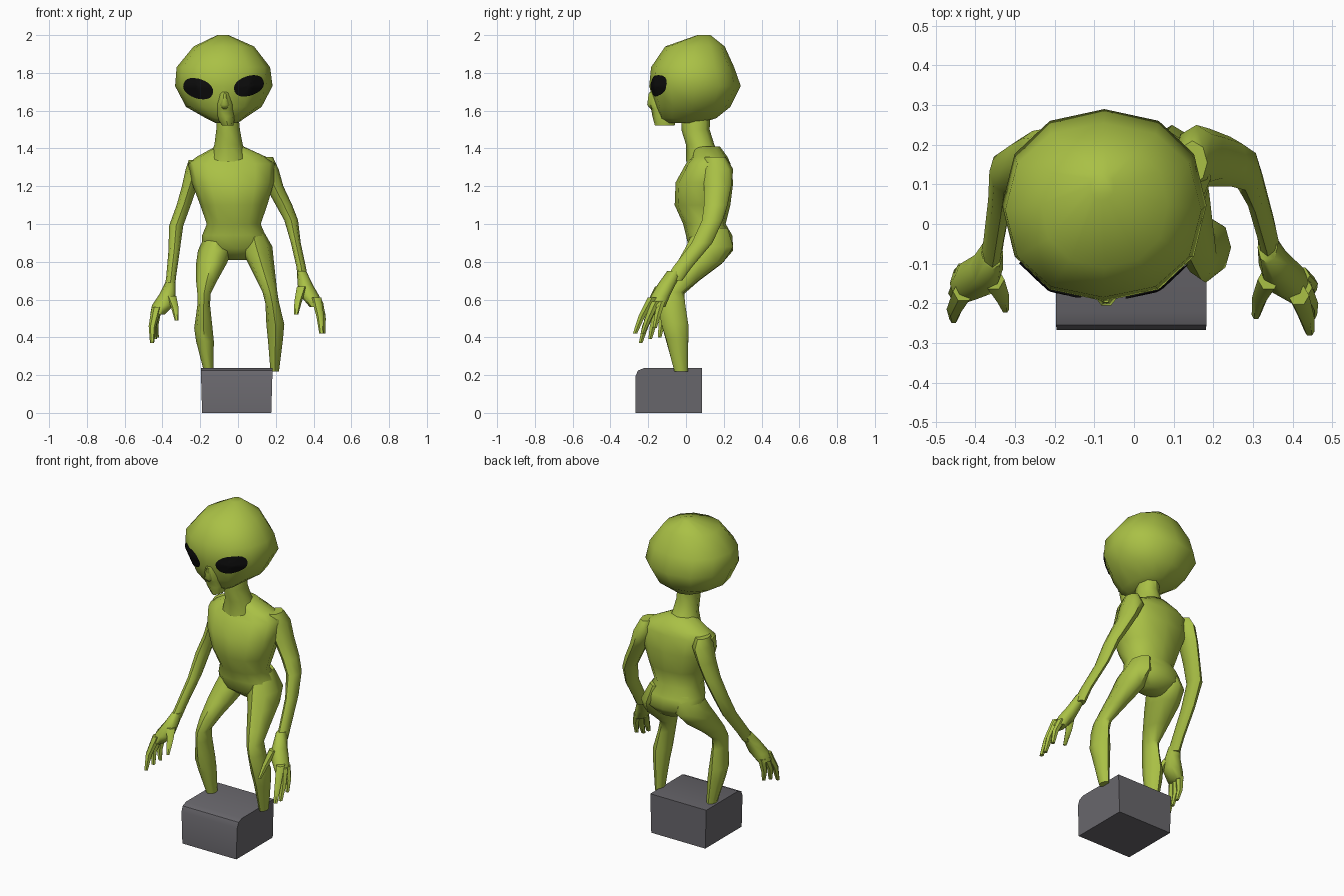
import bpy, bmesh, math
from mathutils import Vector
from mathutils.bvhtree import BVHTree

default_cube = bpy.data.objects.get("Cube")
if default_cube:
    bpy.data.objects.remove(default_cube, do_unlink=True)


def make_material(name, red, green, blue):
    mat = bpy.data.materials.new(name)
    mat.use_nodes = True
    colour = (red, green, blue, 1)
    mat.diffuse_color = colour
    shader = mat.node_tree.nodes["Principled BSDF"]
    shader.inputs["Base Color"].default_value = colour
    shader.inputs["Roughness"].default_value = 0.8
    return mat


skin = make_material("lime_green_skin", .40, .53, .06)
stone = make_material("grey_stone", .14, .135, .15)
black = make_material("black_eye", .004, .004, .004)


def finish(name, bm, material, angle=55):
    """Turn a bmesh into a shaded, coloured object."""
    bmesh.ops.recalc_face_normals(bm, faces=bm.faces[:])
    mesh = bpy.data.meshes.new(name)
    bm.to_mesh(mesh)
    bm.free()
    mesh.materials.append(material)
    obj = bpy.data.objects.new(name, mesh)
    bpy.context.collection.objects.link(obj)
    bpy.ops.object.select_all(action='DESELECT')
    obj.select_set(True)
    bpy.context.view_layer.objects.active = obj
    bpy.ops.object.shade_smooth_by_angle(angle=math.radians(angle))
    return obj


def rounded(value, power):
    return math.copysign(abs(value) ** (2 / power), value)


def loft(name, rings, sides=8, power=2.0, material=skin):
    """Skin level rings, each given as height, x range and y range."""
    bm = bmesh.new()
    loops = []
    for z, x0, x1, y0, y1 in rings:
        loop = []
        for i in range(sides):
            a = math.tau * i / sides
            x = (x0 + x1) / 2 + (x1 - x0) / 2 * rounded(math.cos(a), power)
            y = (y0 + y1) / 2 + (y1 - y0) / 2 * rounded(math.sin(a), power)
            loop.append(bm.verts.new((x, y, z)))
        loops.append(loop)
    for upper, lower in zip(loops, loops[1:]):
        for i in range(sides):
            j = (i + 1) % sides
            bm.faces.new((upper[i], upper[j], lower[j], lower[i]))
    bm.faces.new(loops[0])
    bm.faces.new(loops[-1])
    return finish(name, bm, material)


def finger(name, *joints):
    """Tapered finger through joints given as x, y, z, radius."""
    loft(name, [(z, x - r, x + r, y - r, y + r) for x, y, z, r in joints], 6)


# Head
head = loft("head", [
    (2.0, -.11, -.05, .06, .13),
    (1.94, -.235, .085, -.11, .205),
    (1.83, -.325, .17, -.185, .255),
    (1.73, -.333, .183, -.195, .29),
    (1.62, -.275, .125, -.165, .235),
    (1.56, -.17, .035, -.145, .16),
    (1.535, -.12, .0, -.1, .08),
], 12, 2.2)

# Narrow face with nose, mouth and chin
loft("muzzle", [
    (1.7, -.1, -.045, -.192, -.1),
    (1.635, -.115, -.025, -.203, -.08),
    (1.61, -.12, -.02, -.185, -.06),
    (1.57, -.115, -.015, -.178, -.05),
    (1.522, -.085, -.025, -.165, -.06),
])
loft("nose", [
    (1.69, -.08, -.06, -.2, -.17),
    (1.63, -.095, -.045, -.208, -.17),
    (1.61, -.08, -.06, -.19, -.17),
], 6)

# Eyes: thin almond plates laid onto the head
head_surface = BVHTree.FromPolygons(
    [v.co.copy() for v in head.data.vertices],
    [tuple(p.vertices) for p in head.data.polygons])


def eye(name, cx, cz, tilt):
    bm = bmesh.new()
    steps, sides = 5, 24

    def on_head(s, a):
        u = s * .08 * math.cos(a)
        w = s * .05 * rounded(math.sin(a), 2.4)
        x = cx + u * math.cos(tilt) - w * math.sin(tilt)
        z = cz + u * math.sin(tilt) + w * math.cos(tilt)
        hit, normal, _, _ = head_surface.ray_cast(Vector((x, -1, z)), Vector((0, 1, 0)))
        if normal.y > 0:
            normal = -normal
        return bm.verts.new(hit + normal * .006)

    centre = on_head(0, 0)
    loops = [[on_head(s / steps, math.tau * i / sides) for i in range(sides)]
             for s in range(1, steps + 1)]
    for i in range(sides):
        j = (i + 1) % sides
        bm.faces.new((centre, loops[0][i], loops[0][j]))
        for inner, outer in zip(loops, loops[1:]):
            bm.faces.new((inner[i], outer[i], outer[j], inner[j]))
    finish(name, bm, black)


eye("right_eye", -.208, 1.717, -.35)
eye("left_eye", .055, 1.732, .35)

# Neck
loft("neck", [
    (1.6, -.11, .0, -.02, .13),
    (1.5, -.115, .01, -.025, .125),
    (1.42, -.125, .025, .0, .15),
    (1.33, -.16, .06, .0, .2),
])

# Torso from shoulders to crotch
loft("torso", [
    (1.41, -.12, .03, .04, .18),
    (1.355, -.22, .15, .03, .22),
    (1.32, -.265, .195, .0, .235),
    (1.22, -.245, .19, -.055, .25),
    (1.1, -.2, .155, -.06, .235),
    (1.0, -.165, .12, -.015, .21),
    (.94, -.19, .145, .0, .245),
    (.87, -.19, .165, .015, .25),
    (.81, -.07, .075, .09, .2),
], 12, 2.3)

# Arms
loft("right_arm", [
    (1.34, -.26, -.19, .1, .21),
    (1.29, -.277, -.18, .085, .24),
    (1.2, -.297, -.215, .095, .235),
    (1.1, -.325, -.25, .095, .215),
    (.99, -.365, -.29, .08, .185),
    (.86, -.368, -.308, .01, .115),
    (.72, -.38, -.328, -.09, .005),
    (.65, -.39, -.335, -.135, -.045),
])
loft("left_arm", [
    (1.355, .11, .185, .1, .21),
    (1.29, .1, .215, .085, .25),
    (1.2, .145, .24, .095, .24),
    (1.1, .2, .287, .095, .22),
    (1.02, .245, .318, .085, .195),
    (.9, .28, .332, .03, .14),
    (.77, .31, .36, -.07, .03),
    (.7, .315, .37, -.11, -.02),
])

# Hands with a thumb and three fingers
loft("right_palm", [
    (.69, -.385, -.33, -.115, -.03),
    (.63, -.415, -.33, -.16, -.065),
    (.57, -.455, -.34, -.19, -.085),
    (.52, -.465, -.39, -.2, -.1),
])
finger("right_thumb", (-.355, -.14, .62, .028),
       (-.335, -.18, .56, .02), (-.325, -.215, .49, .01))
finger("right_front_finger", (-.43, -.17, .56, .027),
       (-.453, -.215, .46, .02), (-.455, -.24, .37, .011))
finger("right_middle_finger", (-.435, -.15, .54, .025),
       (-.45, -.175, .46, .019), (-.44, -.19, .39, .011))
finger("right_back_finger", (-.43, -.12, .54, .024),
       (-.44, -.13, .46, .018), (-.43, -.14, .4, .011))
loft("left_palm", [
    (.75, .312, .362, -.1, -.015),
    (.68, .315, .395, -.15, -.055),
    (.62, .33, .43, -.185, -.085),
    (.56, .38, .45, -.21, -.11),
])
finger("left_thumb", (.34, -.14, .67, .028),
       (.318, -.185, .59, .02), (.308, -.23, .52, .011))
finger("left_front_finger", (.415, -.18, .61, .027),
       (.435, -.235, .51, .02), (.443, -.27, .42, .013))
finger("left_middle_finger", (.425, -.16, .59, .025),
       (.445, -.2, .5, .02), (.45, -.23, .42, .012))
finger("left_back_finger", (.42, -.13, .59, .024),
       (.445, -.15, .52, .019), (.45, -.165, .45, .012))

# Legs, thighs leaning forward to bent knees
loft("right_leg", [
    (.96, -.165, -.05, .05, .22),
    (.86, -.212, -.03, .0, .25),
    (.79, -.222, -.06, -.045, .19),
    (.7, -.222, -.11, -.1, .07),
    (.63, -.215, -.145, -.135, -.01),
    (.57, -.215, -.148, -.14, -.005),
    (.45, -.232, -.135, -.125, .012),
    (.38, -.222, -.128, -.105, .012),
    (.225, -.182, -.13, -.062, .01),
])
loft("left_leg", [
    (.98, .02, .125, .05, .22),
    (.88, .01, .182, .0, .25),
    (.8, .05, .19, -.045, .2),
    (.71, .095, .2, -.1, .08),
    (.64, .13, .208, -.14, -.01),
    (.58, .145, .218, -.148, -.005),
    (.47, .15, .245, -.13, .012),
    (.39, .158, .238, -.105, .012),
    (.22, .172, .217, -.062, .01),
])

# Pedestal block, narrower at the foot, with a worn front top edge
bm = bmesh.new()
bmesh.ops.create_cube(bm, size=1)
for v in bm.verts:
    half_width = .19 if v.co.z > 0 else .183
    v.co = (-.007 + math.copysign(half_width, v.co.x),
            -.268 if v.co.y < 0 else .085,
            .237 if v.co.z > 0 else 0)
front_top = [e for e in bm.edges if all(v.co.y < 0 and v.co.z > .1 for v in e.verts)]
bmesh.ops.bevel(bm, geom=front_top, offset=.045, segments=2, profile=.5, affect='EDGES')
finish("pedestal", bm, stone, 30)
